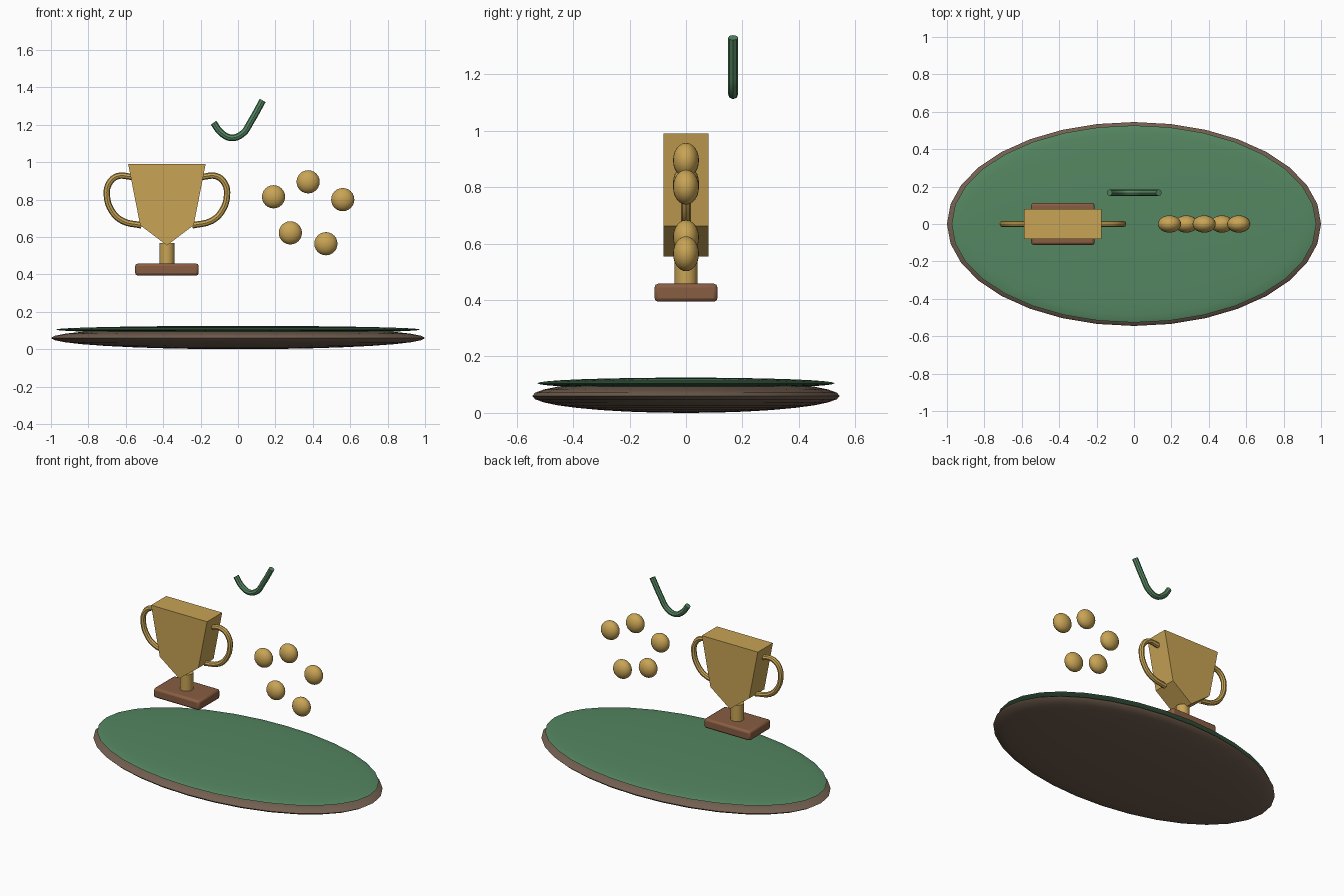
import bpy, bmesh
from mathutils import Matrix

if "Cube" in bpy.data.objects:
    bpy.data.objects.remove(bpy.data.objects["Cube"])


def material(name, rgb):
    m = bpy.data.materials.new(name)
    m.diffuse_color = (*rgb, 1)
    m.use_nodes = True
    m.node_tree.nodes["Principled BSDF"].inputs["Base Color"].default_value = m.diffuse_color
    return m


GOLD = material("gold", (0.58, 0.37, 0.09))
GREEN = material("green", (0.09, 0.24, 0.12))
DARK = material("dark_brown", (0.17, 0.115, 0.08))
WOOD = material("wood", (0.25, 0.11, 0.055))
CUP_X = -0.38


def finish(name, bm, mat, smooth=True, bevel=0):
    me = bpy.data.meshes.new(name)
    bmesh.ops.recalc_face_normals(bm, faces=bm.faces)
    bm.to_mesh(me)
    bm.free()
    ob = bpy.data.objects.new(name, me)
    bpy.context.collection.objects.link(ob)
    me.materials.append(mat)
    if bevel:
        mod = ob.modifiers.new("bevel", 'BEVEL')
        mod.width = bevel
        mod.segments = 2
    if smooth:
        bpy.ops.object.select_all(action='DESELECT')
        ob.select_set(True)
        bpy.context.view_layer.objects.active = ob
        bpy.ops.object.shade_smooth_by_angle()
    return ob


def ellipsoid(name, loc, radii, mat, u=32, v=16):
    bm = bmesh.new()
    bmesh.ops.create_uvsphere(bm, u_segments=u, v_segments=v, radius=1,
                              matrix=Matrix.LocRotScale(loc, None, radii))
    return finish(name, bm, mat)


def tube(name, pts, y, radius, mat):
    cu = bpy.data.curves.new(name, 'CURVE')
    cu.dimensions = '3D'
    cu.bevel_depth = radius
    cu.bevel_resolution = 2
    cu.resolution_u = 4
    cu.use_fill_caps = True
    sp = cu.splines.new('BEZIER')
    sp.bezier_points.add(len(pts) - 1)
    for p, (x, z) in zip(sp.bezier_points, pts):
        p.co = (x, y, z)
        p.handle_left_type = p.handle_right_type = 'AUTO'
    cu.materials.append(mat)
    ob = bpy.data.objects.new(name, cu)
    bpy.context.collection.objects.link(ob)
    bpy.ops.object.select_all(action='DESELECT')
    ob.select_set(True)
    bpy.context.view_layer.objects.active = ob
    bpy.ops.object.convert(target='MESH')
    bpy.ops.object.shade_smooth_by_angle()


# Oval base: flattened body and thin top pad
ellipsoid("base_body", (0, 0, 0.06), (1.0, 0.545, 0.06), DARK)
ellipsoid("base_top", (0, 0, 0.105), (0.975, 0.527, 0.02), GREEN)

# Cup bowl: extruded five-point profile
bm = bmesh.new()
profile = [(-0.207, 0.99), (-0.143, 0.663), (0, 0.555), (0.143, 0.663), (0.207, 0.99)]
face = bm.faces.new([bm.verts.new((CUP_X + x, -0.08, z)) for x, z in profile])
ext = bmesh.ops.extrude_face_region(bm, geom=[face])
bmesh.ops.translate(bm, vec=(0, 0.16, 0),
                    verts=[g for g in ext["geom"] if isinstance(g, bmesh.types.BMVert)])
finish("cup_bowl", bm, GOLD, smooth=False)

# Stem
bm = bmesh.new()
bmesh.ops.create_cone(bm, cap_ends=True, segments=16, radius1=0.041, radius2=0.041,
                      depth=0.13, matrix=Matrix.Translation((CUP_X, 0, 0.502)))
finish("cup_stem", bm, GOLD)

# Plinth
bm = bmesh.new()
bmesh.ops.create_cube(bm, size=1, matrix=Matrix.LocRotScale(
    (CUP_X, 0, 0.426), None, (0.34, 0.224, 0.064)))
finish("cup_plinth", bm, WOOD, bevel=0.014)

# Mirrored handles
handle = [(0.19, 0.922), (0.265, 0.925), (0.31, 0.885), (0.321, 0.82),
          (0.295, 0.74), (0.24, 0.687), (0.135, 0.662)]
for side, s in (("left", -1), ("right", 1)):
    tube("cup_handle_" + side, [(CUP_X + s * x, z) for x, z in handle], 0, 0.017, GOLD)

# Floating balls
for i, (x, z) in enumerate([(0.19, 0.815), (0.375, 0.895), (0.56, 0.80),
                            (0.28, 0.622), (0.47, 0.564)]):
    ellipsoid(f"ball_{i + 1}", (x, 0, z), (0.062, 0.046, 0.062), GOLD, 24, 12)

# Bent green strip above
tube("check_strip", [(-0.131, 1.211), (-0.09, 1.157), (-0.035, 1.13), (0.025, 1.153),
                     (0.067, 1.214), (0.132, 1.33)], 0.167, 0.018, GREEN)
